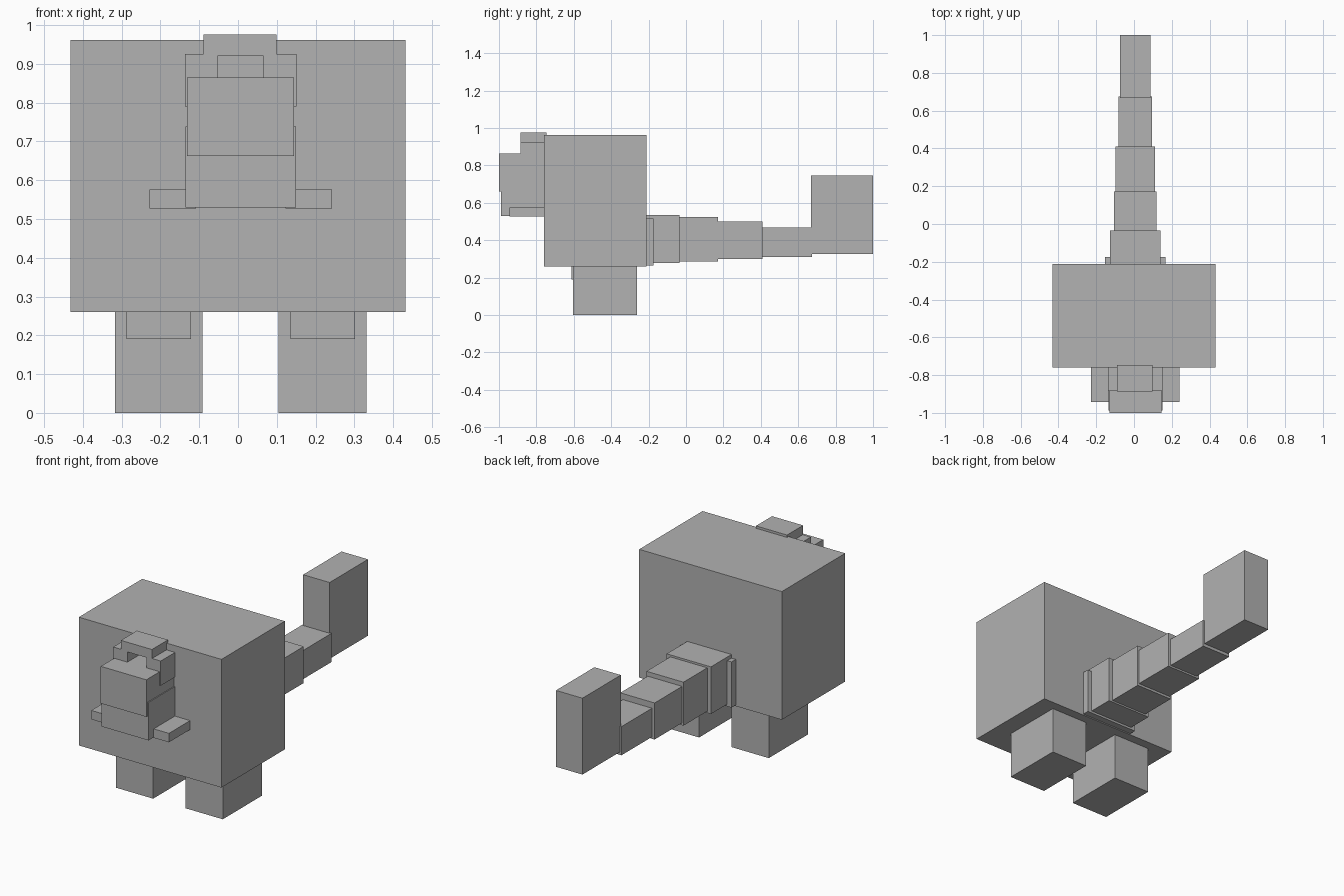
import bpy
import bmesh

cube = bpy.data.objects.get("Cube")
if cube:
    bpy.data.objects.remove(cube, do_unlink=True)

grey = bpy.data.materials.new("plain_grey")
grey.use_nodes = True
colour = (0.445, 0.445, 0.445, 1.0)
grey.diffuse_color = colour
grey.node_tree.nodes["Principled BSDF"].inputs["Base Color"].default_value = colour


def box(name, x, y, z):
    """Flat-shaded box spanning the given (low, high) ranges."""
    bm = bmesh.new()
    bmesh.ops.create_cube(bm, size=1.0)
    for v in bm.verts:
        v.co = [(lo + hi) / 2 + c * (hi - lo) for c, (lo, hi) in zip(v.co, (x, y, z))]
    mesh = bpy.data.meshes.new(name)
    bm.to_mesh(mesh)
    bm.free()
    mesh.materials.append(grey)
    obj = bpy.data.objects.new(name, mesh)
    bpy.context.collection.objects.link(obj)
    return obj


def pair(name, centre, inner, outer, y, z):
    """Two boxes mirrored about the plane x = centre."""
    box("left_" + name, (centre + inner, centre + outer), y, z)
    box("right_" + name, (centre - outer, centre - inner), y, z)


# Body
box("body", (-0.432, 0.432), (-0.76, -0.212), (0.26, 0.962))

# Head
MID = 0.007  # head, legs and tail share this centre line
box("snout", (MID - 0.138, MID + 0.138), (-1.0, -0.755), (0.662, 0.865))
box("jaw", (MID - 0.143, MID + 0.143), (-0.988, -0.755), (0.53, 0.738))
box("crest", (MID - 0.096, MID + 0.092), (-0.886, -0.747), (0.922, 0.975))
pair("brow", MID, 0.058, 0.144, (-0.884, -0.755), (0.79, 0.925))

# Arms
pair("arm", MID, 0.115, 0.235, (-0.943, -0.755), (0.527, 0.576))

# Legs, with a thin plate at the top of each front
pair("leg", MID, 0.098, 0.324, (-0.604, -0.263), (0.0, 0.262))
pair("leg_plate", MID, 0.128, 0.295, (-0.611, -0.59), (0.191, 0.262))

# Tail: half width, y range, z range for each segment
tail = [
    ("tail_base", 0.160, (-0.23, -0.175), (0.266, 0.516)),
    ("tail_segment_1", 0.134, (-0.23, -0.034), (0.278, 0.536)),
    ("tail_segment_2", 0.112, (-0.04, 0.172), (0.287, 0.525)),
    ("tail_segment_3", 0.104, (0.165, 0.410), (0.300, 0.500)),
    ("tail_segment_4", 0.088, (0.404, 0.674), (0.310, 0.467)),
    ("tail_tip", 0.080, (0.668, 1.0), (0.327, 0.745)),
]
for name, half, y, z in tail:
    box(name, (MID - half, MID + half), y, z)
